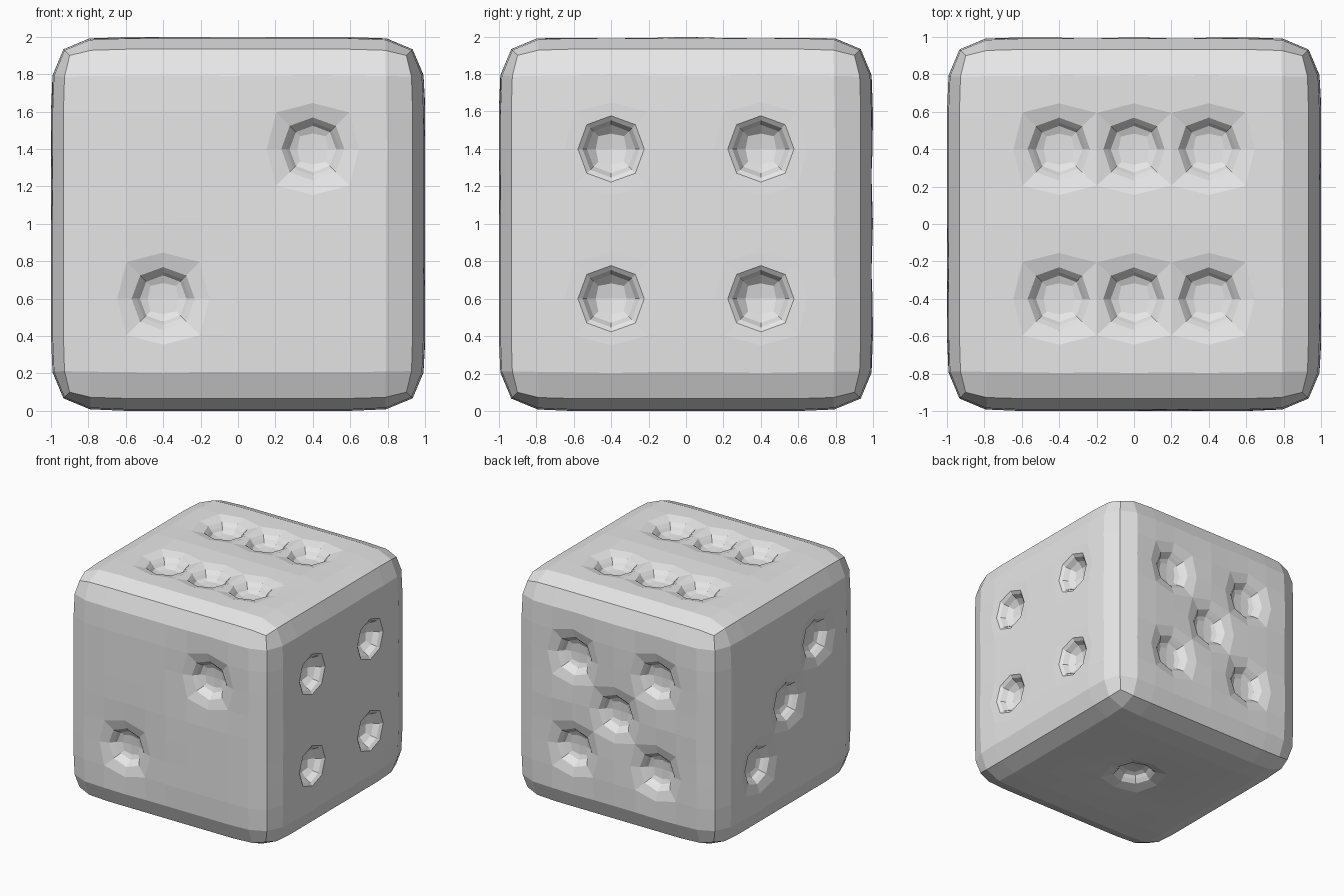
import bpy
import bmesh
from mathutils import Vector

default = bpy.data.objects.get("Cube")
if default:
    bpy.data.objects.remove(default, do_unlink=True)

# Single grey finish
grey = bpy.data.materials.new("light_grey")
grey.use_nodes = True
colour = (0.8, 0.8, 0.8, 1.0)
grey.diffuse_color = colour
grey.node_tree.nodes["Principled BSDF"].inputs["Base Color"].default_value = colour

# Block of five by five cells on each side
bm = bmesh.new()
bmesh.ops.create_cube(bm, size=2)
bmesh.ops.subdivide_edges(bm, edges=bm.edges[:], cuts=4, use_grid_fill=True)
bm.normal_update()

STEP = 0.4
corners = [(-1, -1), (-1, 1), (1, -1), (1, 1)]

# Side normal, horizontal axis, vertical axis, pip cells
sides = [
    ((0, -1, 0), (1, 0, 0), (0, 0, 1), [(-1, -1), (1, 1)]),
    ((1, 0, 0), (0, 1, 0), (0, 0, 1), corners),
    ((0, 0, 1), (1, 0, 0), (0, 1, 0), corners + [(0, -1), (0, 1)]),
    ((0, 1, 0), (1, 0, 0), (0, 0, 1), corners + [(0, 0)]),
    ((-1, 0, 0), (0, 1, 0), (0, 0, 1), [(1, -1), (0, 0), (-1, 1)]),
    ((0, 0, -1), (1, 0, 0), (0, 1, 0), [(0, 0)]),
]

# Each step of a pip is (inset, drop)
soft_pip = [(0.05, 0.065), (0.02, 0.045)]
crisp_pip = [(0.03, 0.0), (0.05, 0.13)]


def sink(face, normal, steps):
    for inset, drop in steps:
        bmesh.ops.inset_individual(bm, faces=[face], thickness=inset, use_even_offset=True)
        for vert in face.verts:
            vert.co -= normal * drop
        bm.normal_update()


# Choose all pip cells before cutting any of them
cells = []
for normal, across, up, pips in sides:
    normal, across, up = Vector(normal), Vector(across), Vector(up)
    for i, j in pips:
        target = normal + (across * i + up * j) * STEP
        face = min(bm.faces, key=lambda f: (f.calc_center_median() - target).length)
        cells.append((face, normal, crisp_pip if normal.x > 0.5 else soft_pip))

for face, normal, steps in cells:
    sink(face, normal, steps)

# Stand the block on the ground
bmesh.ops.translate(bm, verts=bm.verts[:], vec=(0, 0, 1))
bmesh.ops.recalc_face_normals(bm, faces=bm.faces[:])

mesh = bpy.data.meshes.new("die")
bm.to_mesh(mesh)
bm.free()
mesh.materials.append(grey)
die = bpy.data.objects.new("die", mesh)
bpy.context.collection.objects.link(die)

# Round the edges and pips, keeping flat facets
rounding = die.modifiers.new("rounding", 'SUBSURF')
rounding.levels = 1
rounding.render_levels = 1
